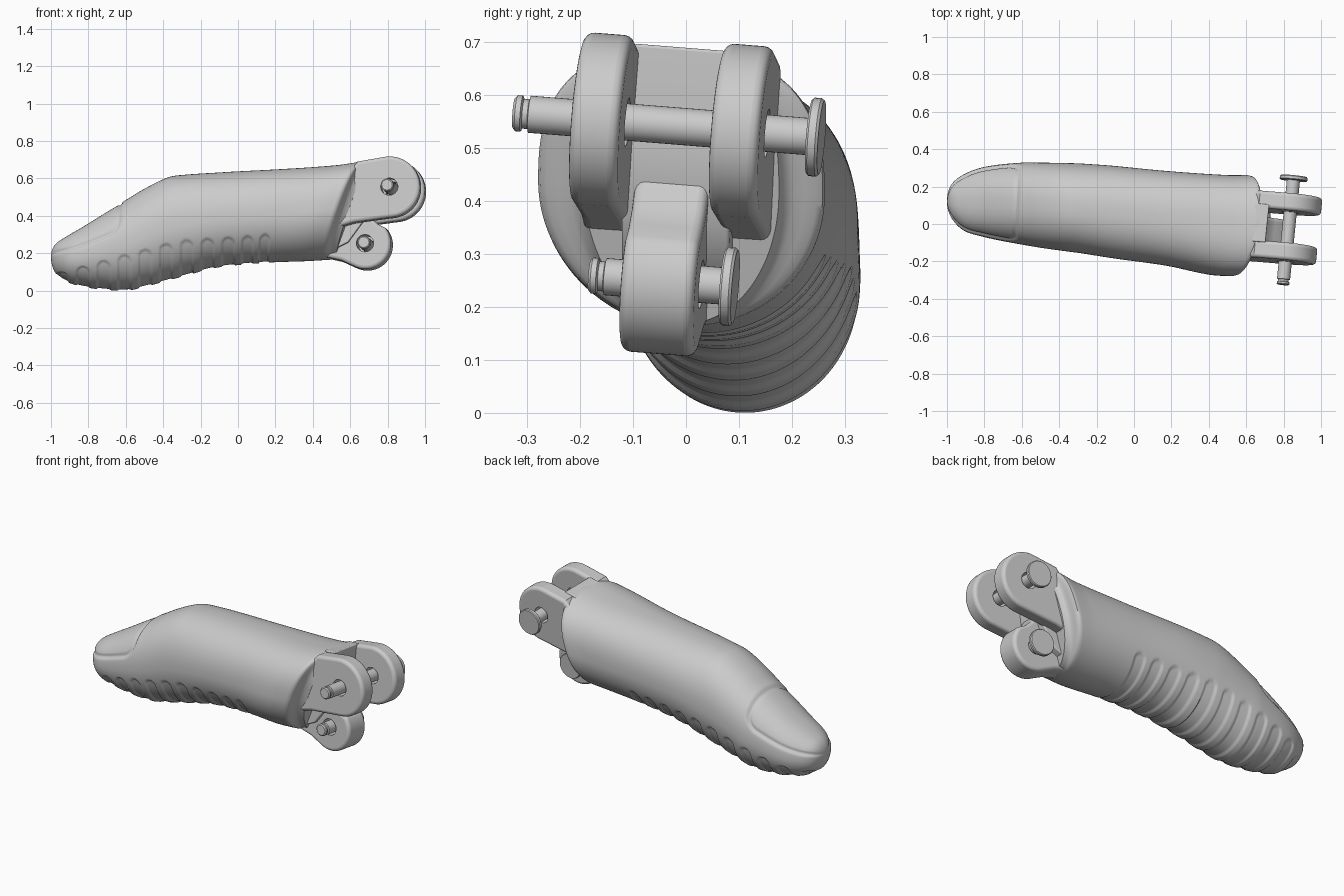
import bpy, bmesh
from math import sin, cos, pi, hypot, exp, sqrt, radians, copysign
from mathutils import Vector

if "Cube" in bpy.data.objects:
    bpy.data.objects.remove(bpy.data.objects["Cube"], do_unlink=True)

GREY = (0.6, 0.6, 0.6, 1)
mat = bpy.data.materials.new("plain grey")
mat.use_nodes = True
mat.diffuse_color = GREY
mat.node_tree.nodes["Principled BSDF"].inputs["Base Color"].default_value = GREY
PIN_DIR = Vector((0.1, 1, -0.08))


def finish(name, bm, angle=35):
    bmesh.ops.recalc_face_normals(bm, faces=bm.faces)
    mesh = bpy.data.meshes.new(name)
    bm.to_mesh(mesh)
    bm.free()
    mesh.materials.append(mat)
    obj = bpy.data.objects.new(name, mesh)
    bpy.context.collection.objects.link(obj)
    smooth(obj, angle)
    return obj


def smooth(obj, angle):
    bpy.ops.object.select_all(action='DESELECT')
    obj.select_set(True)
    bpy.context.view_layer.objects.active = obj
    bpy.ops.object.shade_smooth_by_angle(angle=radians(angle))


def skin(bm, rings):
    """Join rings of points with quads and close both ends."""
    rows = [[bm.verts.new(p) for p in ring] for ring in rings]
    n = len(rows[0])
    for a, b in zip(rows, rows[1:]):
        for i in range(n):
            j = (i + 1) % n
            bm.faces.new((a[i], a[j], b[j], b[i]))
    bm.faces.new(rows[0])
    bm.faces.new(rows[-1])


def step(t):
    t = min(1, max(0, t))
    return t * t * (3 - 2 * t)


# Finger stations: x, y low, y high, z low, z high
STATIONS = [
    (-1, .115, .125, .18, .19), (-.98, .04, .205, .1, .25),
    (-.91, -.035, .265, .045, .30), (-.8, -.07, .305, .015, .365),
    (-.6, -.11, .328, 0, .485), (-.5, -.127, .328, .02, .545),
    (-.37, -.145, .326, .055, .607), (-.28, -.157, .323, .08, .62),
    (-.1, -.185, .31, .125, .632), (.2, -.225, .28, .15, .65),
    (.45, -.272, .262, .158, .67), (.57, -.28, .262, .165, .688)]
KNOTS = [sqrt(s[0] + 1) for s in STATIONS]


def section(x):
    """Smoothly interpolated extents; square-root knots round the tip."""
    k = sqrt(max(0, x + 1))
    i = max(j for j in range(len(KNOTS) - 1) if KNOTS[j] <= k or j == 0)
    h = KNOTS[i + 1] - KNOTS[i]
    t = (k - KNOTS[i]) / h
    out = []
    for c in range(1, 5):
        def slope(j):
            a, b = max(0, j - 1), min(len(KNOTS) - 1, j + 1)
            return (STATIONS[b][c] - STATIONS[a][c]) / (KNOTS[b] - KNOTS[a])
        p, q = STATIONS[i][c], STATIONS[i + 1][c]
        out.append(p + (q - p) * t * t * (3 - 2 * t)
                   + h * t * (1 - t) * ((1 - t) * slope(i) - t * slope(i + 1)))
    return out


PADS = [-.94 + .111 * i for i in range(11)]


def relief(x, y, z, zc, rz):
    """Depth of the nail outline and the underside grip grooves."""
    depth = 0
    if x < -.5:
        r = .06
        a = -.627 + .05 * (y - .1) - x
        b = z - zc - .38 * rz
        d = r - hypot(max(r - a, 0), max(r - b, 0))
        depth += .012 * exp(-(d / .009) ** 2) + .006 * step(d / .01)
    for px in PADS:
        top = min(.22 + .27 * (px + .5), .288 + .06 * px)
        d = .036 - hypot(x - px, max(0, z - top + .036))
        depth += .007 * step(d / .007)
    return depth


def ring(x, wide=1, tall=1, shift=0, n=160):
    y0, y1, z0, z1 = section(x)
    yc, zc, ry, rz = (y0 + y1) / 2, (z0 + z1) / 2, (y1 - y0) / 2, (z1 - z0) / 2
    k = step((x + .05) / .55)
    pts = []
    for i in range(n):
        c, s = cos(2 * pi * i / n), sin(2 * pi * i / n)
        power = .87 - .1 * k if s > 0 else 1
        y = yc + wide * ry * copysign(abs(c) ** power, c)
        z = zc + tall * rz * copysign(abs(s) ** power, s)
        if x < .3:
            toward = Vector((0, yc - y, zc - z))
            move = toward.normalized() * min(relief(x, y, z, zc, rz), toward.length * .5)
            y, z = y + move.y, z + move.z
        slant = k * (.35 * (z - zc) + .15 * (y - yc))
        pts.append((x + shift + slant, y, z - .05 * k * (y - yc)))
    return pts


# Finger shell with a slanted rim that steps in to the hinge
xs = [-1 + .0008 * i * i for i in range(5)]
while xs[-1] < .55:
    xs.append(xs[-1] + .007)
rings = [ring(x) for x in xs]
for wide, tall, shift in [(.985, .999, .008), (.94, .997, .015), (.86, .995, .02),
                          (.78, .993, .025), (.72, .99, .035), (.68, .985, .06)]:
    rings.append(ring(.56, wide, tall, shift))
bm = bmesh.new()
skin(bm, rings)
finish("finger_shell", bm, 50)


def on_pin(x, z, t):
    """Place a hinge point, square to the tilted hinge axis."""
    return Vector((x, -.095 * (x - .8) + .08 * (z - .54), z)) + PIN_DIR * t


def turned(name, x, z, profile, n=32):
    """Round part about the hinge axis from (distance, radius) pairs."""
    bm = bmesh.new()
    skin(bm, [[Vector((x + r * cos(a), .08 * r * sin(a) - .095 * r * cos(a),
                       z + r * sin(a))) + PIN_DIR * t
               for a in (2 * pi * i / n for i in range(n))] for t, r in profile])
    return finish(name, bm)


def plate(name, outline, t0, t1, bevel):
    bm = bmesh.new()
    skin(bm, [[on_pin(x, z, t) for x, z in outline] for t in (t0, t1)])
    obj = finish(name, bm)
    mod = obj.modifiers.new("soft edges", 'BEVEL')
    mod.width, mod.segments, mod.limit_method = bevel, 4, 'ANGLE'
    mod.angle_limit = radians(50)
    return obj


def lug(name, x, z, r, start, end, root, t0, t1):
    """Rounded hinge ear with a bored pin hole."""
    n = 28
    arc = [radians(start + (end - start) * i / n) for i in range(n + 1)]
    outline = [(x + r * cos(a), z + r * sin(a)) for a in arc] + root
    obj = plate(name, outline, t0, t1, .018)
    cutter = turned("bore_cutter", x, z, [(t0 - .1, .046), (t1 + .1, .046)])
    cutter.hide_render = True
    mod = obj.modifiers.new("bore", 'BOOLEAN')
    mod.object, mod.operation, mod.solver = cutter, 'DIFFERENCE', 'EXACT'
    bpy.context.view_layer.objects.active = obj
    for m in list(obj.modifiers):
        bpy.ops.object.modifier_apply(modifier=m.name)
    bpy.data.objects.remove(cutter, do_unlink=True)
    smooth(obj, 35)


# Hinge: two upper ears, one lower ear and the web between them
UPPER, LOWER = (.829, .54), (.69, .245)
upper_root = [(.64, .35), (.5, .31), (.5, .5), (.6, .61), (.66, .676)]
lug("upper_lug_right", *UPPER, .163, 98, -80, upper_root, -.2, -.108)
lug("upper_lug_left", *UPPER, .163, 98, -80, upper_root, .064, .156)
lug("lower_lug", *LOWER, .136, 38, -112,
    [(.56, .155), (.47, .175), (.5, .43), (.68, .45), (.72, .385), (.755, .35)],
    -.098, .042)
web = [(.715, .688), (.705, .5), (.68, .36), (.6, .25), (.5, .2), (.5, .55),
       (.59, .645), (.65, .682)]
plate("hinge_web", web, -.118, .085, .006)


# Pins: grooved tail, shaft and flat head
def pin(name, place, tail, head):
    turned(name, *place, [
        (tail, .028), (tail + .005, .034), (tail + .015, .034), (tail + .018, .028),
        (tail + .028, .028), (tail + .03, .035), (head, .035),
        (head, .07), (head + .004, .074), (head + .018, .074), (head + .023, .07)])


pin("upper_pin", UPPER, -.325, .233)
pin("lower_pin", LOWER, -.182, .07)
